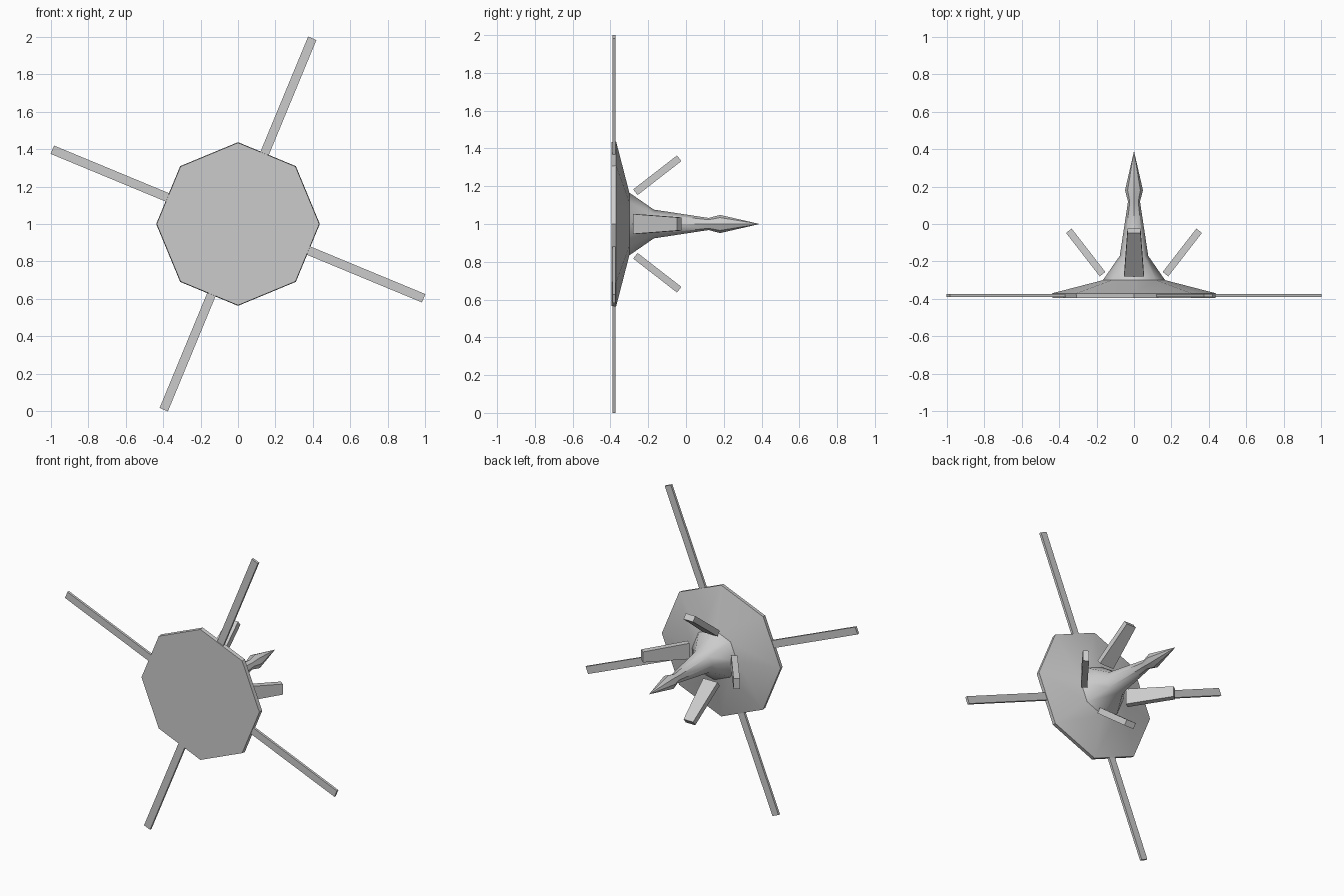
import bpy, bmesh
from math import radians, cos, sin, pi
from mathutils import Matrix, Vector

if "Cube" in bpy.data.objects:
    bpy.data.objects.remove(bpy.data.objects["Cube"])

HUB = Matrix.Translation((0, 0, 1))


def make_object(name, bm, smooth=None):
    bmesh.ops.recalc_face_normals(bm, faces=bm.faces[:])
    me = bpy.data.meshes.new(name)
    bm.to_mesh(me)
    bm.free()
    ob = bpy.data.objects.new(name, me)
    bpy.context.collection.objects.link(ob)
    ob.matrix_world = HUB
    if smooth:
        bpy.ops.object.select_all(action='DESELECT')
        ob.select_set(True)
        bpy.context.view_layer.objects.active = ob
        bpy.ops.object.shade_smooth_by_angle(angle=radians(smooth))
    return ob


def lathe(name, profile, sides, smooth):
    """Closed stack of rings (radius, y) around the y axis."""
    bm = bmesh.new()
    rings = [[bm.verts.new((r * sin(2 * pi * i / sides), y, r * cos(2 * pi * i / sides)))
              for i in range(sides)] for r, y in profile]
    for a, b in zip(rings, rings[1:]):
        for i in range(sides):
            j = (i + 1) % sides
            bm.faces.new((a[i], a[j], b[j], b[i]))
    bm.faces.new(rings[0])
    bm.faces.new(rings[-1])
    bmesh.ops.remove_doubles(bm, verts=bm.verts[:], dist=1e-4)
    return make_object(name, bm, smooth)


def tapered_bar(name, start, end, w0, w1, side, thick, turn):
    """Bar between two points, tapering along 'side', turned about the y axis."""
    start, end, side = Vector(start), Vector(end), Vector(side)
    up = side.cross(end - start).normalized()
    bm = bmesh.new()
    for p, w in ((start, w0), (end, w1)):
        for s in (-1, 1):
            for t in (-1, 1):
                bm.verts.new(p + side * s * w / 2 + up * t * thick / 2)
    bmesh.ops.convex_hull(bm, input=bm.verts[:])
    bmesh.ops.dissolve_limit(bm, angle_limit=0.01, verts=bm.verts[:], edges=bm.edges[:])
    bm.transform(Matrix.Rotation(turn, 4, 'Y'))
    return make_object(name, bm)


# octagonal dish flaring into the central spike
lathe("dish_and_spike", [(0.434, -0.395), (0.437, -0.37), (0.166, -0.30), (0.076, -0.17),
                         (0.032, 0.12), (0.048, 0.18), (0.00001, 0.39)], 8, 40)

for i in range(4):
    quarter = i * pi / 2
    # long thin antenna, slightly off the radial line
    tapered_bar(f"antenna_{i + 1}", (-0.013, -0.382, 0.40), (-0.013, -0.382, 1.068),
                0.048, 0.048, (1, 0, 0), 0.016, quarter + radians(22.5))
    # short tapered prong floating around the spike
    tapered_bar(f"prong_{i + 1}", (0, -0.268, 0.168), (0, -0.036, 0.348),
                0.105, 0.07, (1, 0, 0), 0.038, quarter)
